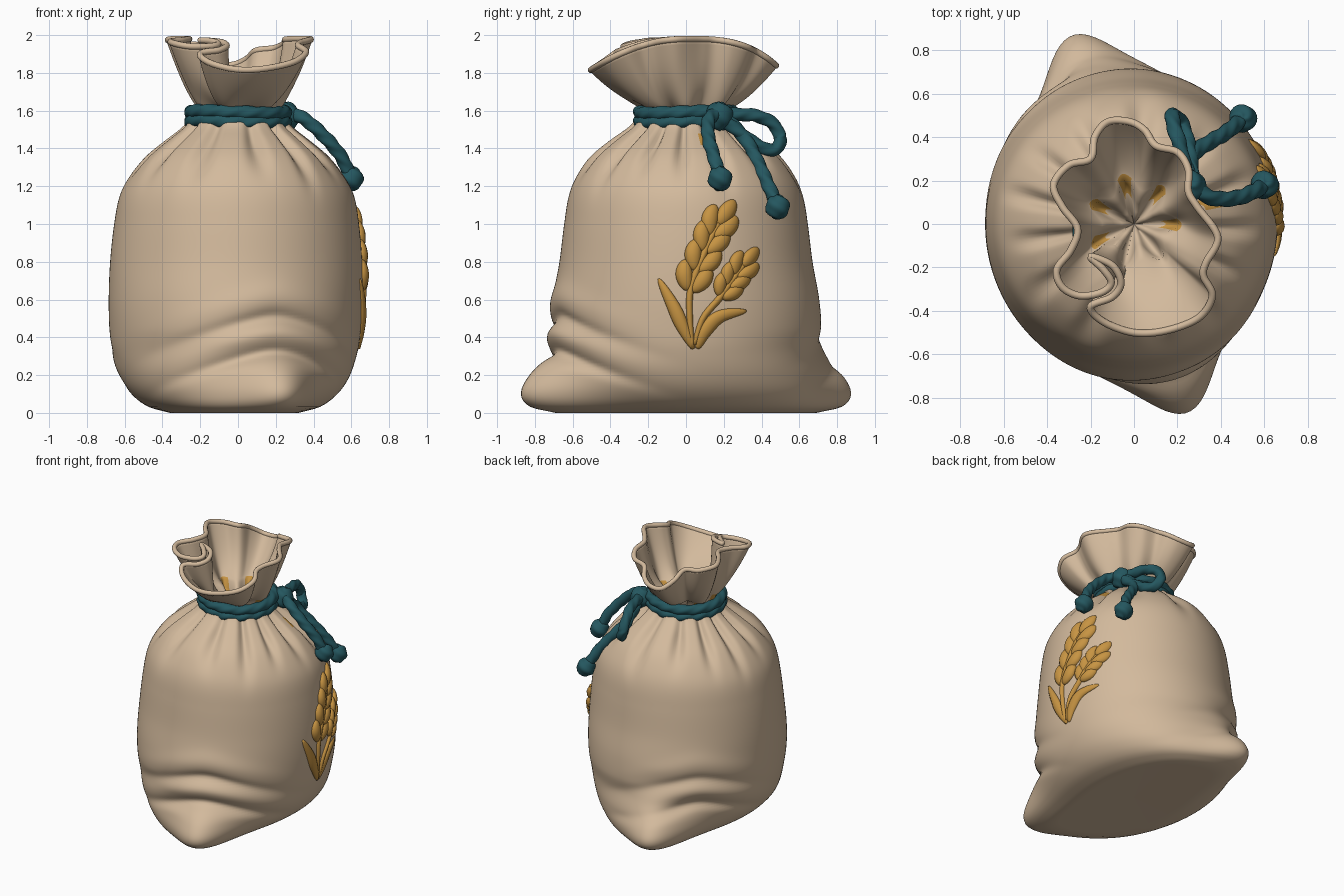
import bpy, bmesh, math
from math import sin, cos, pi, exp, sqrt, atan2, asin
from mathutils import Vector

if "Cube" in bpy.data.objects:
    bpy.data.objects.remove(bpy.data.objects["Cube"])


def material(name, rgb):
    m = bpy.data.materials.new(name)
    m.use_nodes = True
    m.diffuse_color = (*rgb, 1)
    bsdf = m.node_tree.nodes["Principled BSDF"]
    bsdf.inputs["Base Color"].default_value = (*rgb, 1)
    bsdf.inputs["Roughness"].default_value = 0.8
    return m


CLOTH = material("tan_cloth", (0.65, 0.49, 0.335))
TEAL = material("teal_rope", (0.018, 0.095, 0.115))
OCHRE = material("ochre_wheat", (0.57, 0.295, 0.055))


def loft(name, rings, mats, caps=True, loop=False, rule=None):
    """Skin a list of closed rings; rule(row, column) picks the material."""
    bm = bmesh.new()
    vs = [[bm.verts.new(p) for p in r] for r in rings]
    n = len(vs[0])
    for j in range(len(vs) if loop else len(vs) - 1):
        a, b = vs[j], vs[(j + 1) % len(vs)]
        for i in range(n):
            k = (i + 1) % n
            f = bm.faces.new((a[i], a[k], b[k], b[i]))
            f.material_index = rule(j, i) if rule else 0
    if caps and not loop:
        bm.faces.new(vs[0])
        bm.faces.new(vs[-1])
    bmesh.ops.recalc_face_normals(bm, faces=bm.faces)
    me = bpy.data.meshes.new(name)
    bm.to_mesh(me)
    bm.free()
    ob = bpy.data.objects.new(name, me)
    bpy.context.collection.objects.link(ob)
    for m in mats:
        me.materials.append(m)
    me.shade_smooth()
    return ob


def spline(pts, count, closed=False):
    """Evenly sampled smooth curve through the points."""
    pts = [Vector(p) for p in pts]
    n = len(pts)
    pick = (lambda i: pts[i % n]) if closed else (lambda i: pts[max(0, min(n - 1, i))])
    out = []
    for s in range(count):
        u = s * n / count if closed else s * (n - 1) / (count - 1)
        i = int(u) if closed else min(int(u), n - 2)
        t = u - i
        a, b, c, d = pick(i - 1), pick(i), pick(i + 1), pick(i + 2)
        out.append(0.5 * (2 * b + (c - a) * t + (2 * a - 5 * b + 4 * c - d) * t * t
                          + (3 * b - a - 3 * c + d) * t ** 3))
    return out


# Sack body: height, half width, half depth, corner stretch
PROFILE = [(0, .34, .61, .14), (.03, .45, .67, .21), (.1, .545, .695, .23), (.2, .61, .695, .175),
           (.33, .65, .69, .05), (.45, .665, .712, 0), (.6, .672, .705, 0), (.8, .667, .67, 0),
           (1, .648, .645, 0), (1.15, .62, .62, 0), (1.25, .57, .58, 0), (1.35, .485, .505, 0),
           (1.45, .36, .38, 0), (1.52, .28, .29, 0), (1.6, .235, .24, 0)]
CORNER = atan2(-.86, .27)


def profile(z):
    i = max(k for k in range(len(PROFILE) - 1) if PROFILE[k][0] <= z or k == 0)
    P = lambda k: PROFILE[max(0, min(len(PROFILE) - 1, k))]
    a, b = P(i), P(i + 1)
    h = b[0] - a[0]
    t = (z - a[0]) / h
    res = []
    for c in (1, 2, 3):
        slope = lambda k: (P(k + 1)[c] - P(k - 1)[c]) / (P(k + 1)[0] - P(k - 1)[0])
        res.append(a[c] * (1 + 2 * t) * (1 - t) ** 2 + b[c] * t * t * (3 - 2 * t)
                   + h * t * (1 - t) * (slope(i) * (1 - t) - slope(i + 1) * t))
    return res


def wrap(a):
    return (a + pi) % (2 * pi) - pi


def bump(x, width):
    return exp(-(x / width) ** 2)


def radius(phi, z):
    rx, ry, stretch = profile(z)
    r = 1 / sqrt((cos(phi) / rx) ** 2 + (sin(phi) / ry) ** 2)
    for turn, shift, strength in ((0, 0, 1), (pi, .4, .7)):
        d = wrap(phi - CORNER - turn)
        r += stretch / math.cosh(d / .175)
        # slumped creases above each corner
        d -= shift
        zz = z + .22 * (sqrt(d * d + .02) - .14)
        fold = (.032 * bump(zz - .42, .055) - .035 * bump(zz - .32, .035)
                + .015 * bump(zz - .62, .07) - .022 * bump(zz - .51, .035))
        r += strength * fold * bump(d, .65)
    # gathered pleats under the tie
    valley = (.5 + .5 * cos(13 * phi + 1.6 * sin(2 * phi + .5))) ** 3
    reach = .13 + .03 * sin(5 * phi)
    return r - .065 * valley * bump(z - 1.42, reach) + .014 * bump(z - 1.43, .1)


def centre_x(z):
    return -.02 * (1 - z / 1.6)


SEG, ROWS = 200, 90
angles = [2 * pi * i / SEG for i in range(SEG)]
heights = [1.6 * (j / ROWS) ** 1.15 for j in range(ROWS + 1)]
body = [[(centre_x(z) + radius(a, z) * cos(a), radius(a, z) * sin(a), z) for a in angles] for z in heights]
# flat underside, drawn in to its middle
INSETS = (.002, .4, .7, .9)
base = [[(x * k, y * k, .004 * (1 - k)) for x, y, z in body[0]] for k in INSETS]


def pleat_patch(j, i):
    z = heights[max(0, j - len(INSETS))]
    return 1 if 1.41 < z < 1.47 and abs(wrap(angles[i] - .25)) < .08 else 0


loft("sack_body", base + body, [CLOTH, OCHRE], caps=False, rule=pleat_patch)

# Ruffled mouth, flaring from the neck to a wavy rim with one curled lobe
RIM = [(.385, -.06), (.33, -.18), (.32, -.24), (.36, -.33), (.3, -.43), (.15, -.49), (0, -.5),
       (-.14, -.45), (-.2, -.38), (-.1, -.335), (-.06, -.27), (-.1, -.19), (-.2, -.15),
       (-.14, -.21), (-.105, -.27), (-.15, -.315), (-.25, -.33), (-.33, -.29),
       (-.355, -.21), (-.29, -.12), (-.26, -.02), (-.33, .08), (-.37, .18), (-.3, .27),
       (-.2, .3), (-.18, .4), (-.12, .47), (-.02, .47), (.05, .43), (.1, .36), (.2, .33),
       (.25, .25), (.25, .15), (.29, .08)]


def rim_height(p):
    drop = 1.3 * p.y ** 3 if p.y > 0 else .65 * p.y ** 2
    return 1.98 - drop + .04 * bump(p.x + .24, .16) * bump(p.y + .28, .1)


rim = [Vector((p.x, p.y, rim_height(p))) for p in spline([(*p, 0) for p in RIM], 272, True)]


def neck(p, r, z, gather):
    """Point on the gathered neck below a rim point."""
    a = atan2(p.y, p.x)
    r -= gather * (.5 - .5 * cos(7 * a))
    return Vector((r * cos(a), r * sin(a), z))


mouth = [[neck(p, r, z, g) for p in rim]
         for r, z, g in ((.004, 1.49, 0), (.15, 1.52, .09), (.2, 1.56, .1), (.212, 1.612, .08))]
FLARE = 16
for j in range(1, FLARE + 1):
    s = (j / FLARE) ** 1.2
    ring = []
    for p in rim:
        q = neck(p, .212, 1.612, .08 * (1 - s) ** 2).lerp(p, s ** .7)
        q.z = 1.612 + (p.z - 1.612) * s
        ring.append(q)
    mouth.append(ring)


def pocket(j, i):
    a = atan2(rim[i].y, rim[i].x)
    return 1 if 1 <= j <= 3 and cos(7 * a) > .4 and sin(a) > -.6 else 0


ruffle = loft("sack_mouth", mouth, [CLOTH, OCHRE], caps=False, rule=pocket)
mod = ruffle.modifiers.new("cloth_thickness", "SOLIDIFY")
mod.thickness, mod.offset = .018, 0


def rope(name, path, r, mat=TEAL, closed=False, lobes=.08, twist=60, sides=18):
    """Tube along a path with three twisted strands."""
    rings, run = [], 0
    n = len(path)
    length = sum((path[i] - path[i - 1]).length for i in range(0 if closed else 1, n))
    if closed:
        twist = round(length * twist / (2 * pi)) * 2 * pi / length
    for i, p in enumerate(path):
        nxt = path[(i + 1) % n] if closed else path[min(i + 1, n - 1)]
        prv = path[i - 1] if closed else path[max(i - 1, 0)]
        t = (nxt - prv).normalized()
        side = t.cross(Vector((0, 0, 1))).normalized()
        up = side.cross(t)
        ring = []
        for k in range(sides):
            a = 2 * pi * k / sides
            rr = r * (1 + lobes * cos(3 * a - run * twist))
            ring.append(p + rr * (cos(a) * side + sin(a) * up))
        rings.append(ring)
        run += (nxt - p).length
    return loft(name, rings, [mat], loop=closed)


rope("mouth_hem", rim, .017, CLOTH, True, lobes=0, sides=10)

# Tie: two windings, knot, bow loop and two tails with knobs
for label, z in (("lower", 1.542), ("upper", 1.592)):
    ring = [Vector((.25 * cos(a), .245 * sin(a), z + .006 * sin(2 * a)))
            for a in (2 * pi * i / 160 for i in range(160))]
    rope(label + "_tie", ring, .035, closed=True)
rope("bow_loop", spline([(.25, .18, 1.58), (.21, .36, 1.575), (.18, .46, 1.53), (.18, .5, 1.45),
                         (.22, .46, 1.39), (.25, .36, 1.43), (.27, .2, 1.55)], 80), .034)
TAILS = {"front": [(.27, .17, 1.59), (.36, .12, 1.55), (.47, .12, 1.45), (.55, .15, 1.35), (.6, .18, 1.24)],
         "back": [(.25, .2, 1.57), (.27, .32, 1.44), (.42, .42, 1.24), (.5, .485, 1.09)]}


def knob(name, c, r):
    rings = []
    for j in range(1, 20):
        b = pi * j / 20
        rings.append([(c[0] + rr * sin(b) * cos(a), c[1] + rr * sin(b) * sin(a), c[2] - rr * cos(b))
                      for a in (2 * pi * i / 28 for i in range(28))
                      for rr in (r * (1 + .05 * sin(3 * a + 5 * b)),)])
    loft(name, rings, [TEAL])


for label, pts in TAILS.items():
    rope(label + "_tail", spline(pts, 80), .035)
    knob(label + "_tail_knob", pts[-1], .064)
knob("tie_knot", (.255, .175, 1.57), .075)


# Wheat emblem laid on the left side
def surface_x(y, z):
    a = 0
    for _ in range(8):
        a = asin(max(-1, min(1, y / radius(a, z))))
    return centre_x(z) + radius(a, z) * cos(a)


def blade(name, pts, width, height, taper=.7, sides=12):
    """Rounded leaf shape along a (y, z) path, following the cloth."""
    path = spline([(y, z, 0) for y, z in pts], 18)
    rings = []
    for i, p in enumerate(path):
        t = (path[min(i + 1, 17)] - path[max(i - 1, 0)]).normalized()
        w = max(.04, sin(pi * (.04 + .94 * i / 17)) ** taper)
        ring = []
        for k in range(sides):
            a = 2 * pi * k / sides
            y, z = p.x - t.y * width * w * cos(a), p.y + t.x * width * w * cos(a)
            ring.append((surface_x(y, z) + height * w * sin(a), y, z))
        rings.append(ring)
    loft(name, rings, [OCHRE])


def ear(name, stem, start, pairs, size):
    blade(name + "_stem", stem, .018, .02, .25)
    path = spline([(y, z, 0) for y, z in stem], 60)
    first = int(start * 59)
    for k in range(pairs + 1):
        i = first + int((56 - first) * k / pairs)
        p = path[i]
        d = (path[min(i + 3, 59)] - path[i - 3]).normalized()
        for s in ((-1, 1) if k < pairs else (0,)):
            side = Vector((-d.y, d.x, 0)) * s
            a = p + side * size * .08 - d * size * .25
            b = p + side * size * .38 + d * size * .3
            c = p + side * size * .46 + d * size * .85
            blade(f"{name}_grain", [a[:2], b[:2], c[:2]], size * .32, .034)


ear("tall_ear", [(.035, .34), (.02, .5), (.025, .66), (.09, .83), (.15, .96), (.2, 1.04)], .44, 4, .14)
ear("short_ear", [(.045, .36), (.09, .5), (.18, .61), (.26, .72), (.33, .81)], .56, 3, .115)
blade("front_leaf", [(.04, .34), (-.02, .46), (-.07, .57), (-.145, .71)], .037, .025)
blade("back_leaf", [(.06, .34), (.1, .43), (.18, .51), (.32, .54)], .037, .025)
